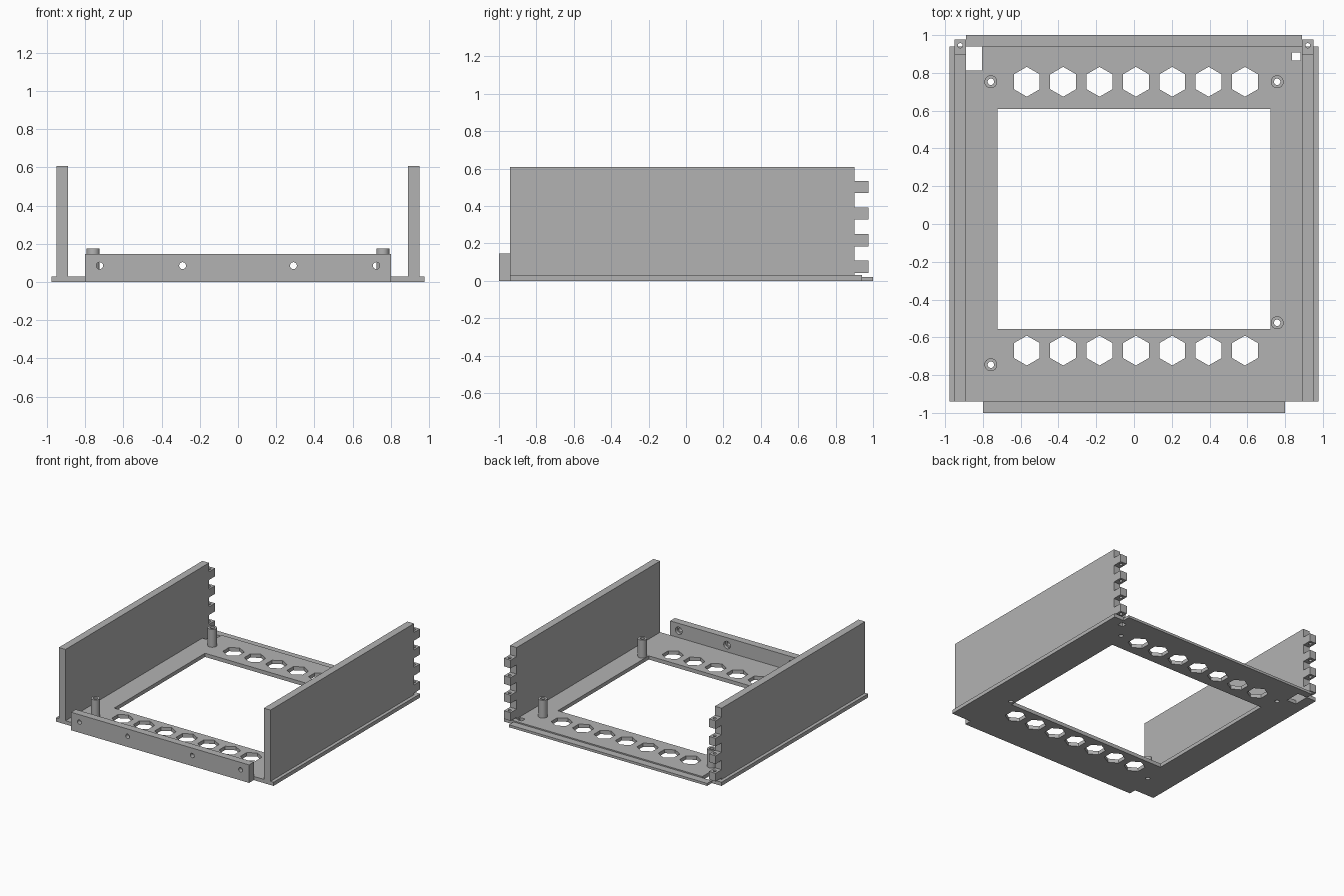
import bpy, bmesh
from math import sin, cos, pi
from mathutils import Matrix

if "Cube" in bpy.data.objects:
    bpy.data.objects.remove(bpy.data.objects["Cube"])

grey = bpy.data.materials.new("plain_grey")
grey.use_nodes = True
grey.diffuse_color = (0.45, 0.45, 0.45, 1)
grey.node_tree.nodes["Principled BSDF"].inputs["Base Color"].default_value = grey.diffuse_color
parts = []


def rect(x0, x1, y0, y1):
    return [(x0, y0), (x1, y0), (x1, y1), (x0, y1)]


def ring(x, y, r, sides=32):
    return [(x + r * sin(2 * pi * i / sides), y + r * cos(2 * pi * i / sides)) for i in range(sides)]


def prism(name, outline, low, high, holes=(), matrix=Matrix()):
    """Extrude a flat outline with holes from low to high, then place it."""
    curve = bpy.data.curves.new(name, "CURVE")
    curve.dimensions = "2D"
    curve.fill_mode = "BOTH"
    curve.extrude = (high - low) / 2
    for loop in [outline, *holes]:
        spline = curve.splines.new("POLY")
        spline.points.add(len(loop) - 1)
        for point, (x, y) in zip(spline.points, loop):
            point.co = (x, y, 0, 1)
        spline.use_cyclic_u = True
    temp = bpy.data.objects.new("temp", curve)
    bpy.context.collection.objects.link(temp)
    graph = bpy.context.evaluated_depsgraph_get()
    mesh = bpy.data.meshes.new_from_object(temp.evaluated_get(graph))
    bpy.data.objects.remove(temp)
    bpy.data.curves.remove(curve)
    bm = bmesh.new()
    bm.from_mesh(mesh)
    bmesh.ops.remove_doubles(bm, verts=bm.verts, dist=0.0001)
    bmesh.ops.translate(bm, verts=bm.verts, vec=(0, 0, (low + high) / 2))
    bmesh.ops.transform(bm, verts=bm.verts, matrix=matrix)
    bmesh.ops.recalc_face_normals(bm, faces=bm.faces)
    bm.to_mesh(mesh)
    bm.free()
    mesh.name = name
    mesh.materials.clear()
    mesh.materials.append(grey)
    obj = bpy.data.objects.new(name, mesh)
    bpy.context.collection.objects.link(obj)
    parts.append(obj)


# Base plate with window, hexagonal vents, screw holes and a notch at the back
posts = [(-0.758, 0.753), (0.758, 0.753), (0.758, -0.523), (-0.758, -0.745)]
W, D = 0.977, 0.94
outline = [(-W, -D), (W, -D), (W, D), (-0.805, D), (-0.805, 0.813),
           (-0.89, 0.813), (-0.89, D), (-W, D)]
holes = [rect(-0.723, 0.723, -0.555, 0.61), rect(0.837, 0.882, 0.866, 0.908)]
holes += [ring(0.01 + 0.1925 * i, y, 0.079, 6) for y in (0.753, -0.67) for i in range(-3, 4)]
holes += [ring(x, y, 0.017) for x, y in posts]
prism("base_plate", outline, 0, 0.03, holes)
prism("back_tongue", rect(-0.89, 0.89, D, 1), 0, 0.02)

# Hollow standoffs
for x, y in posts:
    prism("standoff", ring(x, y, 0.034), 0.03, 0.175, [ring(x, y, 0.017)])

# Front lip in two layers, so the screw holes are wider on the inside
upright = Matrix.Rotation(pi / 2, 4, "X")
for name, low, high, r in (("front_lip", 0.965, 1, 0.018), ("front_lip_inner", D, 0.965, 0.03)):
    prism(name, rect(-0.8, 0.8, 0, 0.146), low, high,
          [ring(x, 0.086, r) for x in (-0.724, -0.29, 0.29, 0.724)], upright)

# Side walls with hinge-like fingers at the back
for side, s in (("left", 1), ("right", -1)):
    x0, x1 = sorted((s * 0.89, s * 0.95))
    prism(side + "_wall", rect(x0, x1, -D, 0.9), 0.03, 0.608)
    for i in range(4):
        z = 0.043 + 0.142 * i
        prism(side + "_wall_finger", rect(x0, x1, 0.9, 0.977), z, z + 0.066,
              [ring(s * 0.92, 0.945, 0.013, 24)])

bpy.ops.object.select_all(action="DESELECT")
for obj in parts:
    obj.select_set(True)
bpy.context.view_layer.objects.active = parts[0]
bpy.ops.object.shade_smooth_by_angle()
